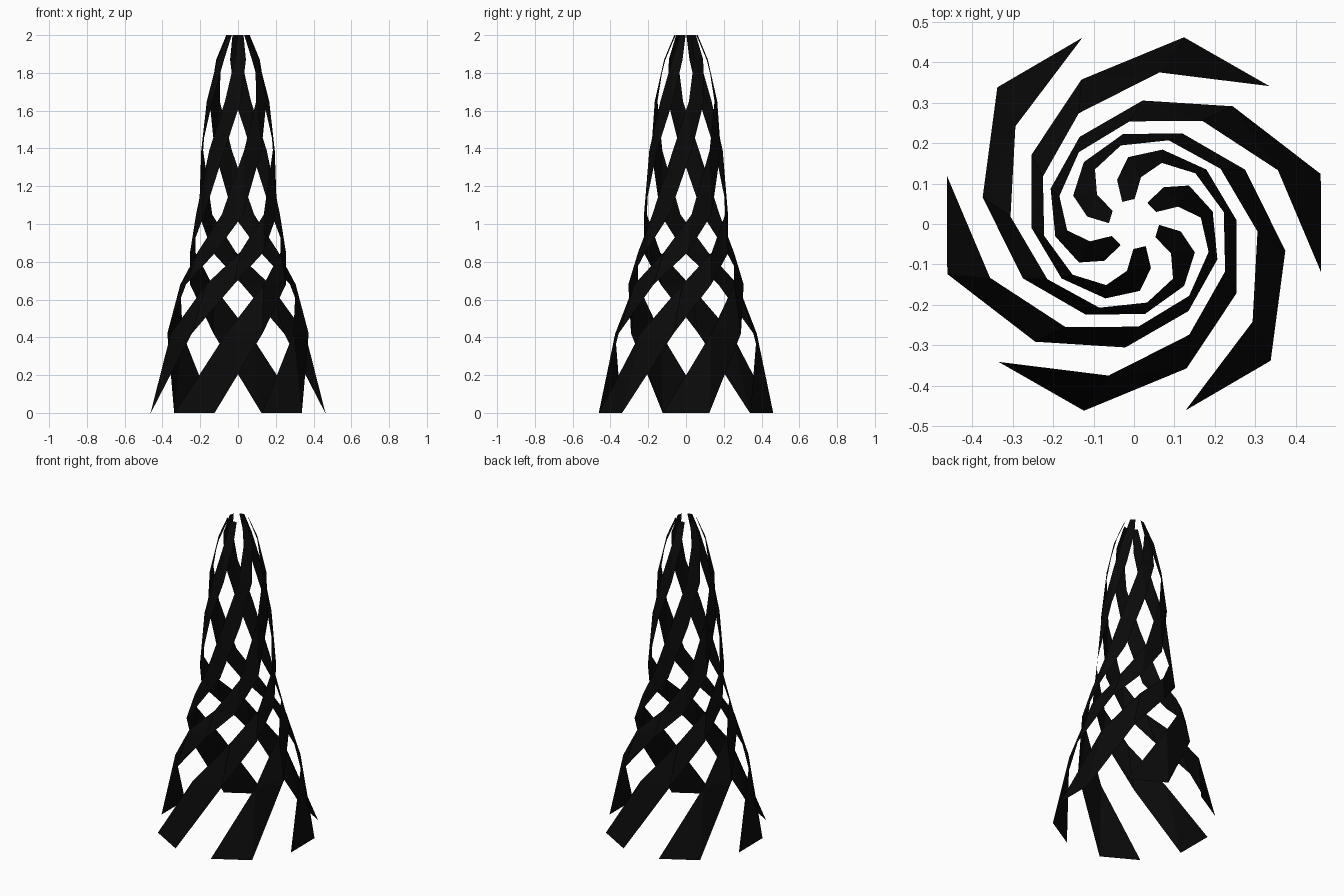
import bpy, bmesh, math

if "Cube" in bpy.data.objects:
    bpy.data.objects.remove(bpy.data.objects["Cube"])

# One black colour for the whole tower
black = bpy.data.materials.new("black")
black.diffuse_color = (0.003, 0.003, 0.003, 1)
black.use_nodes = True
black.node_tree.nodes["Principled BSDF"].inputs["Base Color"].default_value = black.diffuse_color

# Rings of the tower profile: height, radius, twist in degrees
RINGS = [
    (0.00, 0.478, 0.0), (0.42, 0.380, 35.0), (0.68, 0.306, 71.0),
    (0.85, 0.254, 107.0), (1.05, 0.224, 142.0), (1.39, 0.197, 174.0),
    (1.65, 0.166, 200.0), (1.87, 0.117, 216.0), (2.00, 0.062, 223.0),
]
START, WIDTH, COUNT = 45.5, 29.5, 6


def point(r, deg, z):
    a = math.radians(deg)
    return (r * math.cos(a), r * math.sin(a), z)


def ribbon(index):
    """One twisted strip climbing the tower."""
    bm = bmesh.new()
    base = START + index * 360 / COUNT
    rows = [[bm.verts.new(point(r, base + t + w, z)) for w in (0, WIDTH)]
            for z, r, t in RINGS]
    for (a0, a1), (b0, b1) in zip(rows, rows[1:]):
        bm.faces.new((a0, a1, b0))
        bm.faces.new((a1, b1, b0))
    name = f"spiral_ribbon_{index + 1}"
    mesh = bpy.data.meshes.new(name)
    bm.to_mesh(mesh)
    bm.free()
    mesh.materials.append(black)
    bpy.context.collection.objects.link(bpy.data.objects.new(name, mesh))


# Six ribbons around the axis
for i in range(COUNT):
    ribbon(i)
